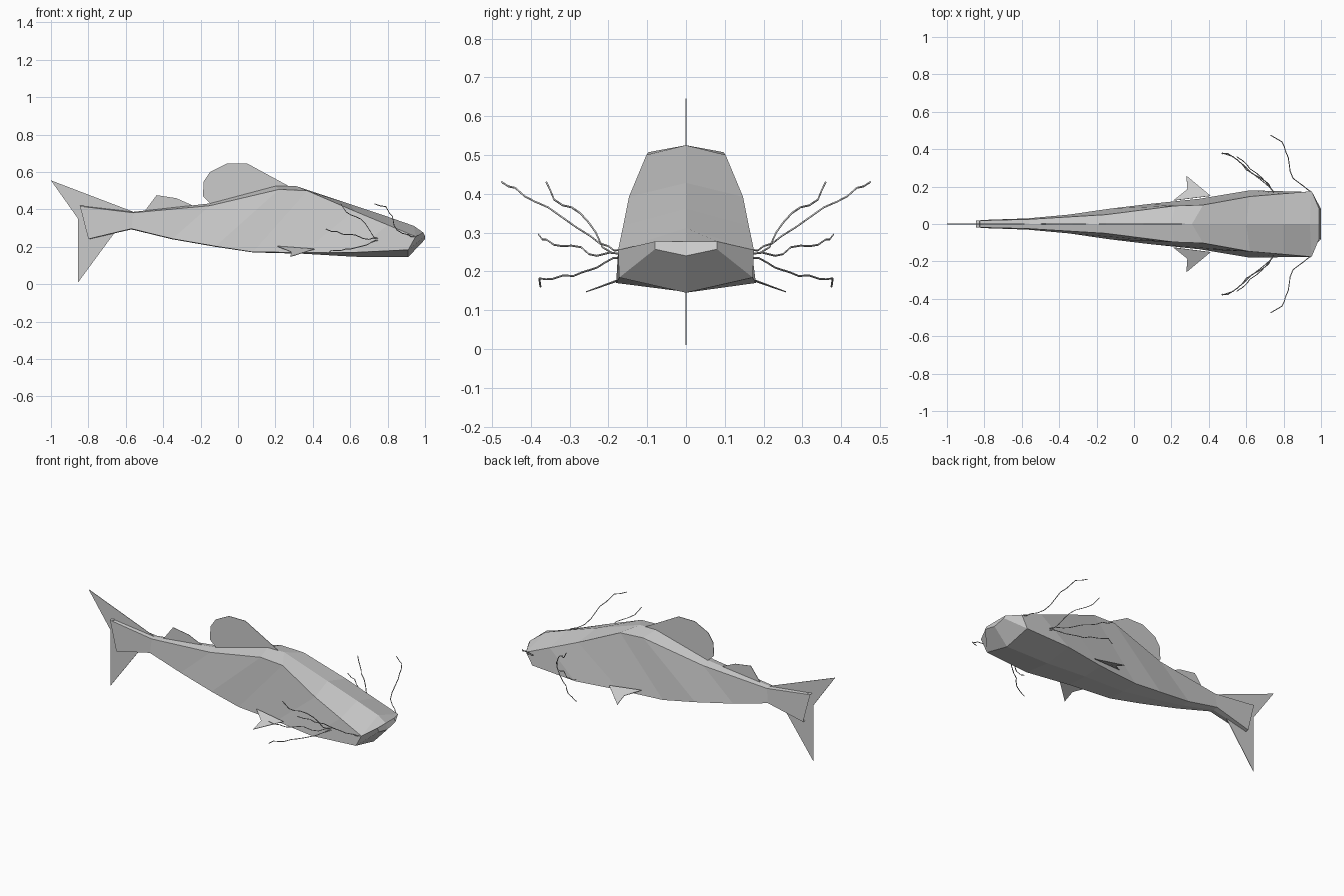
import bpy, bmesh, math, random
from mathutils import Vector

if "Cube" in bpy.data.objects:
    bpy.data.objects.remove(bpy.data.objects["Cube"])

random.seed(4)
grey = bpy.data.materials.new("fish grey")
grey.diffuse_color = (0.6, 0.6, 0.6, 1)
grey.use_nodes = True
grey.node_tree.nodes["Principled BSDF"].inputs["Base Color"].default_value = grey.diffuse_color


def add_object(name, mesh):
    ob = bpy.data.objects.new(name, mesh)
    bpy.context.collection.objects.link(ob)
    mesh.materials.clear()
    mesh.materials.append(grey)
    return ob


def finish(name, bm):
    bmesh.ops.recalc_face_normals(bm, faces=bm.faces[:])
    mesh = bpy.data.meshes.new(name)
    bm.to_mesh(mesh)
    bm.free()
    return add_object(name, mesh)


# Body stations, tail to nose: ridge (x, z), shoulder (x, y, z), belly edge (x, y, z), keel z
stations = [
    ((-.845, .420), (-.845, .018, .417), (-.80, .022, .242), .240),
    ((-.56, .387), (-.56, .025, .382), (-.57, .030, .297), .293),
    ((-.15, .432), (-.15, .050, .420), (-.35, .050, .243), .240),
    ((.20, .525), (.22, .097, .507), (-.12, .083, .203), .200),
    ((.31, .525), (.37, .102, .500), (.08, .107, .172), .170),
    ((.60, .428), (.62, .147, .392), (.35, .135, .170), .163),
    ((.80, .361), (.80, .162, .317), (.62, .180, .170), .147),
    ((.94, .312), (.95, .175, .255), (.91, .172, .184), .145),
    ((.99, .277), (.99, .080, .277), (1.0, .080, .257), .240),
]
bm = bmesh.new()
rings = []
for (rx, rz), (ex, ey, ez), (lx, ly, lz), kz in stations:
    ring = [(rx, 0, rz), (ex, ey, ez), (lx, ly, lz),
            (lx, 0, kz), (lx, -ly, lz), (ex, -ey, ez)]
    rings.append([bm.verts.new(p) for p in ring])
for a, b in zip(rings, rings[1:]):
    for i in range(6):
        j = (i + 1) % 6
        bm.faces.new((a[i], a[j], b[j], b[i]))
# Nose cap in two halves, and a recessed cap at the tail
nose = rings[-1]
bm.faces.new(nose[:4])
bm.faces.new((nose[3], nose[4], nose[5], nose[0]))
back = bm.faces.new(rings[0])
bmesh.ops.recalc_face_normals(bm, faces=bm.faces[:])
bmesh.ops.inset_individual(bm, faces=[back], thickness=0.004, depth=-0.02)
finish("body", bm)


# Thin plates for the fins
def plate(name, points, thickness=0.003):
    pts = [Vector(p) for p in points]
    bm = bmesh.new()
    face = bm.faces.new([bm.verts.new(p) for p in pts])
    face.normal_update()
    shift = face.normal * thickness
    for v in bm.verts:
        v.co -= shift / 2
    top = bmesh.ops.extrude_face_region(bm, geom=[face])["geom"]
    # the extruded copy becomes the opposite side
    bmesh.ops.translate(bm, vec=shift, verts=[g for g in top if isinstance(g, bmesh.types.BMVert)])
    if face.is_valid and all(len(e.link_faces) > 2 for e in face.edges):
        bm.faces.remove(face)
    return finish(name, bm)


def upright(name, outline):
    return plate(name, [(x, 0, z) for x, z in outline])


upright("dorsal_fin", [(.28, .52), (.05, .645), (-.06, .645), (-.15, .60), (-.183, .55),
                       (-.188, .47), (-.14, .425), (.10, .47)])
upright("rear_dorsal_fin", [(-.24, .42), (-.33, .46), (-.435, .476), (-.50, .39), (-.40, .385)])
upright("tail_fin", [(-.53, .375), (-.58, .395), (-1.0, .555), (-.855, .35), (-.855, .01),
                     (-.66, .275), (-.57, .305)])

# Side fins
for s, side in ((1, "left"), (-1, "right")):
    plate(side + "_side_fin", [(.21, s * .125, .203), (.41, s * .150, .188),
                               (.28, s * .258, .147), (.285, s * .185, .172)])

# Whiskers: crooked tubes along a few guide points
guides = {
    "lip_whisker": [(.95, .170, .255), (.91, .200, .265), (.85, .245, .290), (.83, .32, .340),
                    (.81, .39, .380), (.79, .44, .415), (.73, .475, .430)],
    "upper_whisker": [(.75, .165, .245), (.72, .215, .262), (.68, .25, .325), (.62, .295, .365),
                      (.58, .34, .385), (.55, .36, .430)],
    "middle_whisker": [(.75, .165, .245), (.70, .23, .240), (.63, .27, .262), (.58, .32, .265),
                       (.53, .36, .282), (.47, .38, .295)],
    "lower_whisker": [(.75, .165, .235), (.71, .21, .222), (.66, .25, .203), (.60, .29, .188),
                      (.55, .345, .180), (.50, .378, .182), (.47, .375, .160)],
}
for name, guide in guides.items():
    path = []
    for a, b in zip(guide, guide[1:]):
        a, b = Vector(a), Vector(b)
        bend = Vector((random.uniform(-.006, .006), 0, random.uniform(-.008, .008)))
        path += [a, a.lerp(b, .5) + bend]
    path.append(Vector(guide[-1]))
    for s, side in ((1, "left"), (-1, "right")):
        curve = bpy.data.curves.new("path", "CURVE")
        curve.dimensions = "3D"
        curve.bevel_depth = 0.0025
        curve.bevel_resolution = 0
        curve.use_fill_caps = True
        spline = curve.splines.new("POLY")
        spline.points.add(len(path) - 1)
        for point, p in zip(spline.points, path):
            point.co = (p.x, s * p.y, p.z, 1)
        temp = bpy.data.objects.new("path", curve)
        bpy.context.collection.objects.link(temp)
        graph = bpy.context.evaluated_depsgraph_get()
        mesh = bpy.data.meshes.new_from_object(temp.evaluated_get(graph))
        bpy.data.objects.remove(temp)
        add_object(f"{side}_{name}", mesh)
